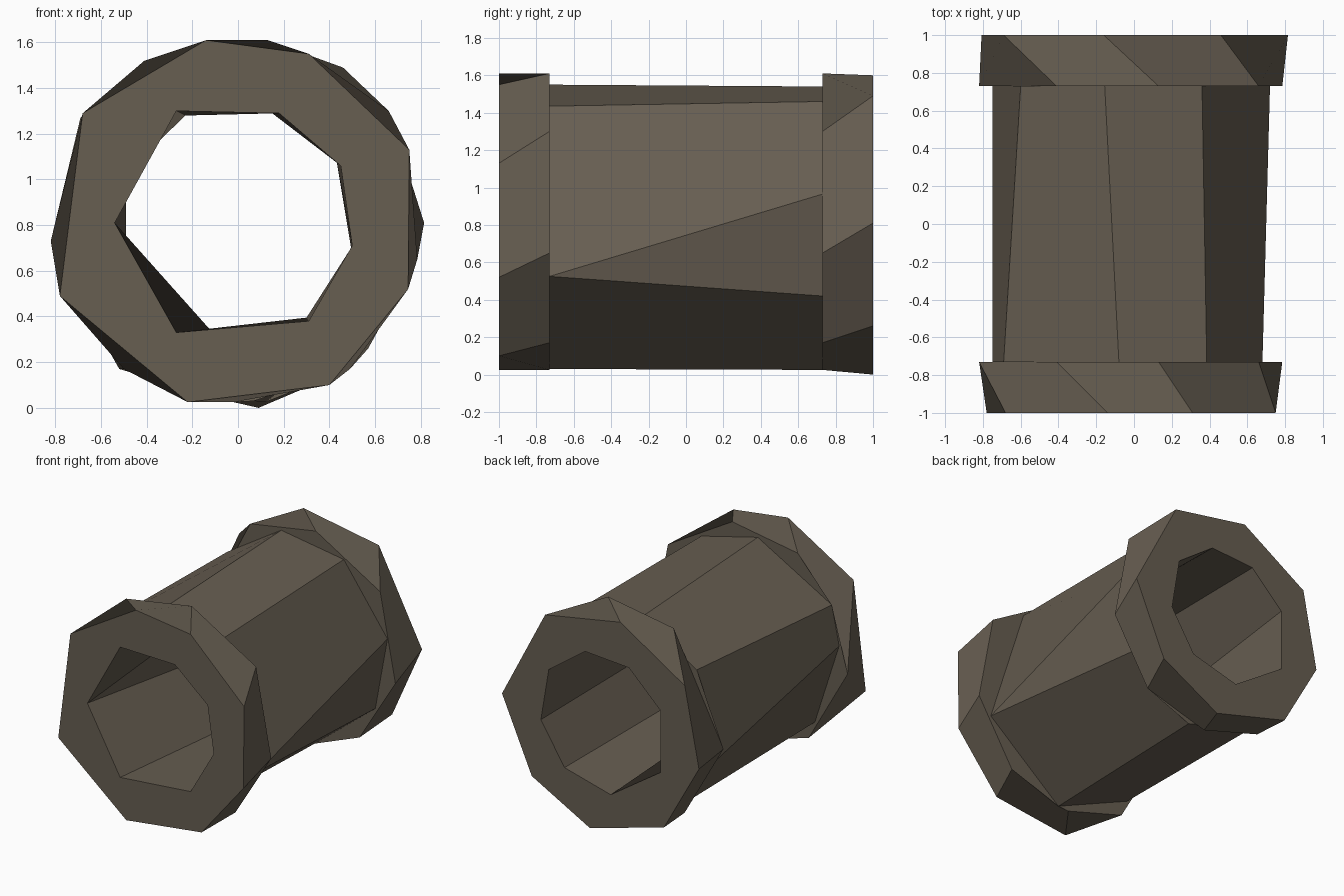
import bpy, bmesh, math

if "Cube" in bpy.data.objects:
    bpy.data.objects.remove(bpy.data.objects["Cube"])

# Irregular low-poly cross-sections (x, z), clockwise from the top
front_rim = [(-.14, 1.61), (.31, 1.55), (.75, 1.13), (.745, .52), (.40, .10), (-.22, .025), (-.78, .49), (-.68, 1.29)]
front_bore = [(-.27, 1.30), (.18, 1.29), (.45, 1.06), (.50, .71), (.31, .38), (-.27, .33), (-.54, .81), (-.54, .81)]
back_rim = [(-.69, 1.27), (-.16, 1.60), (.46, 1.49), (.815, .81), (.57, .26), (.09, 0), (-.52, .17), (-.807, .68)]
back_bore = [(-.23, 1.28), (.13, 1.305), (.43, 1.09), (.495, .70), (.30, .395), (-.08, .295), (-.49, .57), (-.49, 1.03)]
collar = [(-.41, 1.52), (.13, 1.61), (.66, 1.30), (.785, .65), (.49, .17), (-.02, .025), (-.50, .17), (-.82, .73)]
body_front = [(-.08, 1.55), (.385, 1.435), (.68, .525), (.68, .525), (.07, .03), (-.55, .30), (-.75, .92), (-.69, 1.21)]
body_back = [(-.155, 1.54), (.36, 1.46), (.72, .965), (.62, .42), (.12, .025), (-.45, .20), (-.75, .62), (-.60, 1.26)]

# Closed tour: front face, front flange, barrel, back flange, back face, bore
loops = [(-1, front_bore), (-1, front_rim), (-.73, collar), (-.73, body_front),
         (.73, body_back), (.73, collar), (1, back_rim), (1, back_bore)]

mat = bpy.data.materials.new("weathered brown")
mat.diffuse_color = (.135, .112, .083, 1)
mat.use_nodes = True
mat.node_tree.nodes["Principled BSDF"].inputs["Base Color"].default_value = mat.diffuse_color

bm = bmesh.new()
rings = [[bm.verts.new((x, y, z)) for x, z in pts] for y, pts in loops]
for i, a in enumerate(rings):
    b = rings[(i + 1) % len(rings)]
    for j in range(8):
        k = (j + 1) % 8
        bm.faces.new((a[j], a[k], b[k], b[j]))
bmesh.ops.remove_doubles(bm, verts=bm.verts, dist=1e-4)
bmesh.ops.recalc_face_normals(bm, faces=bm.faces)

mesh = bpy.data.meshes.new("flanged_pipe")
bm.to_mesh(mesh)
bm.free()
mesh.materials.append(mat)
pipe = bpy.data.objects.new("flanged_pipe", mesh)
bpy.context.collection.objects.link(pipe)
bpy.context.view_layer.objects.active = pipe
pipe.select_set(True)
bpy.ops.object.shade_smooth_by_angle(angle=math.radians(35))
